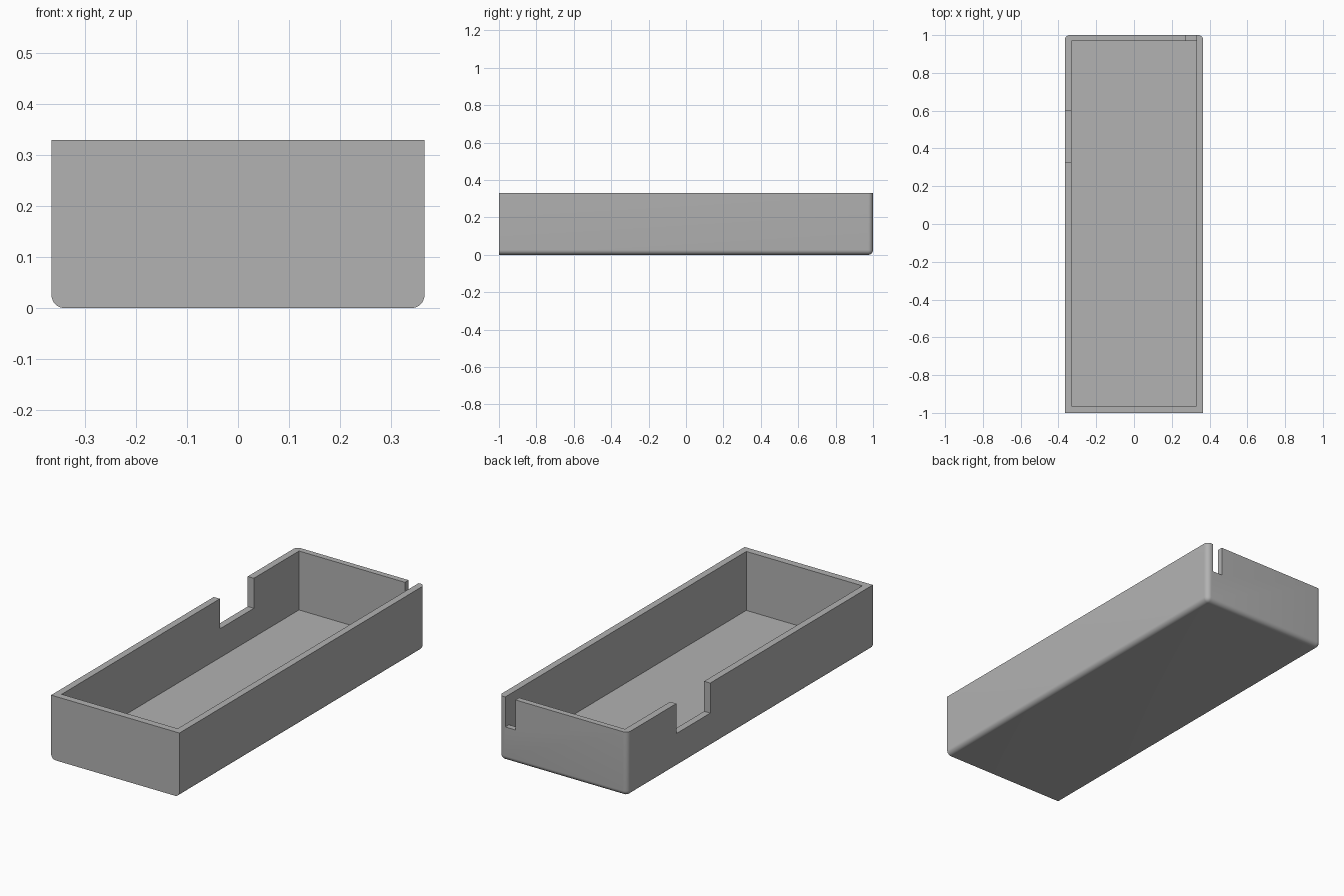
import bpy, bmesh, math

default = bpy.data.objects.get("Cube")
if default:
    bpy.data.objects.remove(default, do_unlink=True)

HALF_X, HALF_Y, HEIGHT, RADIUS = 0.366, 1.0, 0.33, 0.026
INNER_X, FLOOR, NOTCH_Z = 0.331, 0.026, 0.175

grey = bpy.data.materials.new("light_grey")
grey.use_nodes = True
colour = (0.445, 0.445, 0.445, 1)
grey.diffuse_color = colour
grey.node_tree.nodes["Principled BSDF"].inputs["Base Color"].default_value = colour


def box(name, low, high, bevel_rule=None):
    """Box between two corners; edges passing bevel_rule(midpoint) are rounded."""
    bm = bmesh.new()
    bmesh.ops.create_cube(bm, size=1)
    for v in bm.verts:
        v.co = [lo + (c + 0.5) * (hi - lo) for lo, hi, c in zip(low, high, v.co)]
    if bevel_rule:
        edges = [e for e in bm.edges
                 if bevel_rule((e.verts[0].co + e.verts[1].co) / 2)]
        bmesh.ops.bevel(bm, geom=edges, offset=RADIUS, segments=8,
                        profile=0.5, affect='EDGES')
    mesh = bpy.data.meshes.new(name)
    bm.to_mesh(mesh)
    bm.free()
    mesh.materials.append(grey)
    obj = bpy.data.objects.new(name, mesh)
    bpy.context.collection.objects.link(obj)
    return obj


def rounded(mid):
    """Bottom side edges, bottom back edge and upright back corners."""
    side, back, bottom = abs(mid.x) > 0.3, mid.y > 0.9, mid.z < 0.01
    return (side and bottom) or (back and bottom) or (side and back and mid.z < 0.3)


# Open tray with a square front end and rounded back end
tray = box("tray", (-HALF_X, -HALF_Y, 0), (HALF_X, HALF_Y, HEIGHT), rounded)

# Cavity, wide notch in the long wall, narrow slot in the back wall
cutters = [
    box("cavity_cutter", (-INNER_X, -0.964, FLOOR), (INNER_X, 0.97, 0.5)),
    box("side_notch_cutter", (-0.5, 0.325, NOTCH_Z), (-0.2, 0.602, 0.6)),
    box("back_slot_cutter", (0.273, 0.9, NOTCH_Z), (INNER_X, 1.2, 0.6)),
]
bpy.ops.object.select_all(action='DESELECT')
bpy.context.view_layer.objects.active = tray
tray.select_set(True)
for cutter in cutters:
    cutter.hide_render = True
    mod = tray.modifiers.new(cutter.name, 'BOOLEAN')
    mod.operation, mod.solver, mod.object = 'DIFFERENCE', 'EXACT', cutter
    bpy.ops.object.modifier_apply(modifier=mod.name)
    bpy.data.objects.remove(cutter, do_unlink=True)

bpy.ops.object.shade_smooth_by_angle(angle=math.radians(30))
